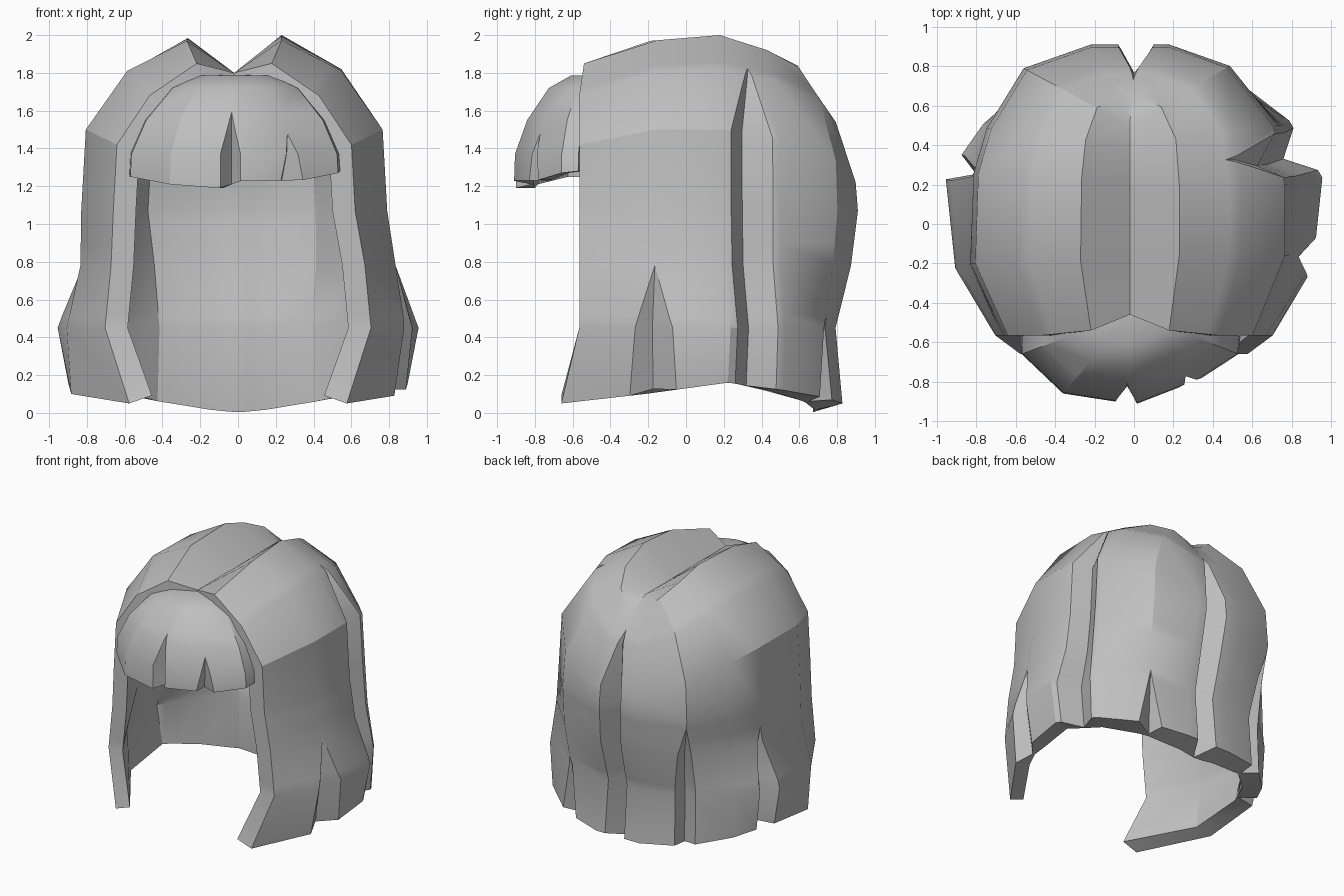
import bpy
import bmesh
import math
from mathutils import Vector

cube = bpy.data.objects.get("Cube")
if cube:
    bpy.data.objects.remove(cube, do_unlink=True)

grey = bpy.data.materials.new("hair_grey")
grey.use_nodes = True
COLOR = (0.52, 0.52, 0.52, 1)
grey.diffuse_color = COLOR
grey.node_tree.nodes["Principled BSDF"].inputs["Base Color"].default_value = COLOR


def sample(points, u):
    """Linear interpolation along a list of vectors."""
    i = min(int(u), len(points) - 2)
    return points[i].lerp(points[i + 1], u - i)


def hair_shell(name, surface, inward, count, rows, notches, thickness):
    """Thick sheet of hair, with V-shaped notches between its locks.
    Each notch is (column, half width, first row, depth)."""
    columns = []
    for t in range(count):
        if all(abs(t - n[0]) > n[1] for n in notches):
            columns.append((t, None, 0))
    for n in notches:
        columns += [(n[0] + side * n[1], n, side) for side in (-1, 0, 1)]
    columns.sort(key=lambda c: c[0])
    levels = sorted(set(range(rows)) | {n[2] for n in notches})

    bm = bmesh.new()
    outer, inner = [], []
    for t, notch, side in columns:
        out_col, in_col = [], []
        for r in levels:
            u, depth = t, 0
            if notch:
                grow = max(0, min(1, (r - notch[2]) / 1.2))
                # above its apex a notch closes; the lock edges stay put
                u = notch[0] + side * notch[1] * grow
                depth = notch[3] * grow if side == 0 else 0
            p, d = surface(u, r), inward(u, r)
            out_col.append(bm.verts.new(p + d * depth))
            in_col.append(bm.verts.new(p + d * thickness))
        outer.append(out_col)
        inner.append(in_col)

    def sheet(a, b):
        for k in range(len(a) - 1):
            bm.faces.new((a[k], a[k + 1], b[k + 1], b[k]))

    for grid in (outer, inner):
        for a, b in zip(grid, grid[1:]):
            sheet(a, b)
    # rims along both ends and the tips
    sheet(outer[0], inner[0])
    sheet(outer[-1], inner[-1])
    sheet([c[-1] for c in outer], [c[-1] for c in inner])

    bmesh.ops.remove_doubles(bm, verts=bm.verts, dist=0.0005)
    bmesh.ops.recalc_face_normals(bm, faces=bm.faces)
    mesh = bpy.data.meshes.new(name)
    bm.to_mesh(mesh)
    bm.free()
    mesh.materials.append(grey)
    obj = bpy.data.objects.new(name, mesh)
    bpy.context.collection.objects.link(obj)
    bpy.ops.object.select_all(action='DESELECT')
    obj.select_set(True)
    bpy.context.view_layer.objects.active = obj
    bpy.ops.object.shade_smooth_by_angle(angle=math.radians(28))


# Main hair, one half from front edge to back centre:
# parting y, foot x, foot y, heights (peak, shoulder, upper, tip), lower widths
HALF = [
    (-.46, .64, -.56, (1.85, 1.68, 1.42, .05), (1.05, 1.1, .9)),
    (-.18, .81, -.2, (1.97, 1.81, 1.5, .1), (1.03, 1.12, 1.09)),
    (.17, .81, .2, (2, 1.82, 1.5, .16), (1.03, 1.18, 1.11)),
    (.4, .75, .5, (1.92, 1.76, 1.45, .12), (1, 1.05, 1.03)),
    (.5, .54, .79, (1.84, 1.67, 1.35, .08), (.97, .92, .94)),
    (.52, .2, .91, (1.75, 1.54, 1.22, .05), (.96, .87, .91)),
    (.52, 0, .91, (1.72, 1.52, 1.22, .05), (.96, .87, .91)),
]
LAST = len(HALF) - 1


def lock_profile(key, side):
    part_y, fx, fy, (peak, shoulder, upper, tip), widths = HALF[key]
    pinch = .97 if side < 0 and key == 3 else 1
    foot = Vector((side * fx, fy, 0)) * pinch
    part = Vector((0, part_y, 0))
    points = []
    for s, z in zip((0, .31, .7, .97, 1), (1.8, peak, shoulder, upper, 1.07)):
        p = part.lerp(foot, s)
        points.append(Vector((p.x - .02, p.y, z)))
    for w, z in zip(widths, (.78, .45, tip)):
        points.append(Vector((foot.x * w, foot.y * w, z)))
    if key == 0:
        # flat front edge, tips swept forward
        for p in points[1:]:
            p.y = -.565
        points[1].y = -.54
        points[-1].y = -.66
    return points


profiles = [lock_profile(k, 1) for k in range(LAST + 1)]
profiles += [lock_profile(k, -1) for k in reversed(range(LAST))]


def main_surface(t, r):
    return sample([sample(p, r) for p in profiles], t)


def main_inward(t, r):
    p = main_surface(t, r)
    back = 1 - abs(t - LAST) / LAST
    flat = -Vector((p.x, max(p.y, 0), 0)).normalized() * (1 + .3 * back)
    down = Vector((0, 0, -1))
    if r < 1:
        return down * (.5 + .4 * r)
    d = down.lerp(flat, min(1, (r - 1) / 2))
    if r > 6:
        d.z += (r - 6) * (.35 - .75 * back)
    return d


hair_shell("main_hair", main_surface, main_inward, 2 * LAST + 1, 8, [
    (1.1, .28, 5, .1), (2.5, .37, 1.8, .11), (4.1, .25, 5.8, .1),
    (5.85, .45, 1.6, .12), (8, .22, 4.2, .1), (9.8, .22, 4.6, .11),
], .12)

# Fringe: dome over the forehead, feet listed from left to right
FRINGE = [(.54, -.57, 1.28), (.53, -.66, 1.27), (.33, -.79, 1.23),
          (.02, -.91, 1.23), (-.1, -.9, 1.19), (-.36, -.86, 1.21),
          (-.57, -.66, 1.25), (-.575, -.57, 1.25)]
CROWN = Vector((-.01, -.45, 0))


def fringe_profile(x, y, tip):
    points = []
    for s, z in zip((0, .35, .6, .85, .99, 1),
                    (1.79, 1.785, 1.72, 1.55, 1.37, tip)):
        p = CROWN.lerp(Vector((x, y, 0)), s)
        points.append(Vector((p.x, p.y, z)))
    return points


fringe_profiles = [fringe_profile(*f) for f in FRINGE]


def fringe_surface(t, r):
    return sample([sample(p, r) for p in fringe_profiles], t)


def fringe_inward(t, r):
    p = fringe_surface(t, 5)
    flat = Vector((CROWN.x - p.x, CROWN.y - p.y, 0)).normalized()
    return Vector((0, 0, -1)).lerp(flat, min(1, r / 4))


hair_shell("fringe", fringe_surface, fringe_inward, len(FRINGE), 6, [
    (2.13, .2, 3.4, .09), (3.5, .45, 2.75, .09),
], .1)
